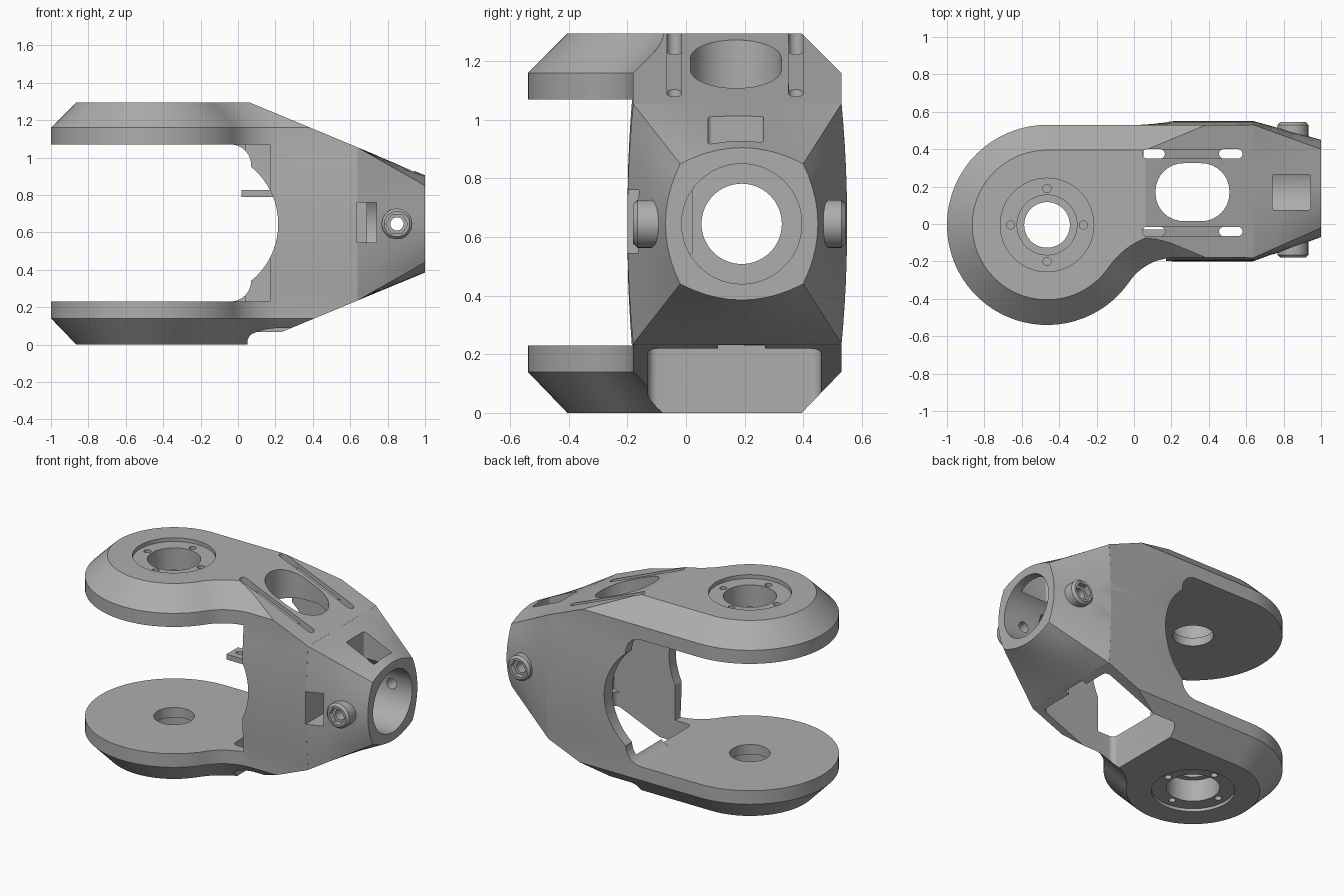
import bpy, bmesh
from math import sin, cos, pi, radians, hypot, atan2

cube = bpy.data.objects.get("Cube")
if cube:
    bpy.data.objects.remove(cube)

grey = bpy.data.materials.new("mid grey")
grey.use_nodes = True
COLOUR = (0.42, 0.42, 0.42, 1)
grey.diffuse_color = COLOUR
grey.node_tree.nodes["Principled BSDF"].inputs["Base Color"].default_value = COLOUR

MID = 0.645          # mid height
AX, AY = -0.465, -0.005   # pivot axis
HY = 0.185           # hub axis


def loft(name, rings):
    """Solid skinned through rings of equal point count."""
    bm = bmesh.new()
    rows = [[bm.verts.new(p) for p in ring] for ring in rings]
    n = len(rows[0])
    for a, b in zip(rows, rows[1:]):
        for i in range(n):
            j = (i + 1) % n
            bm.faces.new((a[i], a[j], b[j], b[i]))
    bm.faces.new(rows[0][::-1])
    bm.faces.new(rows[-1])
    bmesh.ops.recalc_face_normals(bm, faces=bm.faces)
    mesh = bpy.data.meshes.new(name)
    bm.to_mesh(mesh)
    bm.free()
    ob = bpy.data.objects.new(name, mesh)
    bpy.context.collection.objects.link(ob)
    mesh.materials.append(grey)
    return ob


def prism(name, pts, axis, lo, hi):
    place = {"x": lambda u, v, w: (w, u, v),
             "y": lambda u, v, w: (u, w, v),
             "z": lambda u, v, w: (u, v, w)}[axis]
    return loft(name, [[place(u, v, w) for u, v in pts] for w in (lo, hi)])


def rect(u0, u1, v0, v1, r=0.0, seg=8):
    if not r:
        return [(u0, v0), (u1, v0), (u1, v1), (u0, v1)]
    pts = []
    for k, (u, v) in enumerate([(u1 - r, v1 - r), (u0 + r, v1 - r),
                                (u0 + r, v0 + r), (u1 - r, v0 + r)]):
        for i in range(seg + 1):
            a = (k + i / seg) * pi / 2
            pts.append((u + r * cos(a), v + r * sin(a)))
    return pts


def disc(u, v, r, n=64):
    return [(u + r * cos(2 * pi * i / n), v + r * sin(2 * pi * i / n)) for i in range(n)]


def combine(target, other, operation="DIFFERENCE"):
    mod = target.modifiers.new("bool", "BOOLEAN")
    mod.operation, mod.solver, mod.object = operation, "EXACT", other
    bpy.context.view_layer.objects.active = target
    bpy.ops.object.modifier_apply(modifier=mod.name)
    bpy.data.objects.remove(other)


def cut(target, pts, axis, lo, hi):
    combine(target, prism("cutter", pts, axis, lo, hi))


# Plan outline: round end, hollow flank and straight walls, inset by d
def outline(d):
    R, r, cx, cy = 0.535, 0.297, 0.22, -0.477
    turn = atan2(cy - AY, cx - AX)
    pts = []
    for i in range(49):
        a = pi / 2 + (turn + 1.5 * pi) * i / 48
        pts.append((AX + (R - d) * cos(a), AY + (R - d) * sin(a)))
    for i in range(1, 17):
        a = turn + pi + (-pi / 2 - turn) * i / 16
        pts.append((cx + (r + d) * cos(a), cy + (r + d) * sin(a)))
    y0, y1 = -0.18 + d, AY + R - d
    return pts + [(0.45, y0), (0.64, y0), (0.64, y1), (0.4, y1), (0.2, y1), (0.02, y1)]


# Fork body: chamfered top and bottom, slightly bulged walls
def body_ring(z, d):
    swell = max(0, 0.02 * (1 - ((z - MID) / 0.42) ** 2))
    return [(x, y + min(1, max(0, (x - 0.02) / 0.18)) * (swell if y > HY else -swell), z)
            for x, y in outline(d)]


levels = [(0, 0.135), (0.14, 0)]
levels += [(0.23 + 0.83 * i / 12, 0) for i in range(13)]
levels += [(1.16, 0), (1.295, 0.135)]
frame = loft("fork_frame", [body_ring(z, d) for z, d in levels])

# Sloping top and bottom
for s in (1, -1):
    wedge = [(0, 0.675), (0.8, 0.343), (0.8, 1), (0, 1)]
    cut(frame, [(x, MID + s * z) for x, z in wedge], "y", -1, 1)


# Tapered nose ending in a rounded square
def nose_ring(x):
    t = max(0, (x - 0.64) / 0.36)
    mix = lambda p, q: p + (q - p) * t
    a, b, e, f = mix(0.355, 0.21), mix(0.409, 0.205), mix(0.02, 0.05), mix(0, 0.055)
    yc, pts = mix(0.175, 0.19), []
    if x < 0.64:
        a, b = a - 0.004, b - 0.004
    for k in range(4):
        for i in range(10):
            u = -1 + i / 5
            g = 1 - u * u
            y, z = [(a * u, -b - f * g), (a + e * g, b * u),
                    (-a * u, b + f * g), (-a - e * g, -b * u)][k]
            pts.append((x, yc + y, MID + z))
    return pts


combine(frame, loft("nose", [nose_ring(x) for x in (0.6, 0.64, 0.76, 0.88, 1.0)]), "UNION")

# Side bosses on the nose
for lo, hi in ((-0.18, -0.02), (0.40, 0.545)):
    outer = lo if lo < 0 else hi
    inner = hi if lo < 0 else lo
    step = 0.015 if lo < 0 else -0.015
    rings = [[(x, y, z) for x, z in disc(0.85, MID, r, 32)]
             for y, r in ((outer, 0.068), (outer + step, 0.082), (inner, 0.082))]
    combine(frame, loft("boss", rings), "UNION")

# Fork gap, scalloped throat and front wall edge
cut(frame, rect(-1.5, 0.07, 0.23, 1.07, 0.11), "y", -1, 1)
cut(frame, disc(-0.178, MID, 0.393, 96), "y", -1, 1)
cut(frame, rect(-0.6, 0.17, 0.23, 1.07), "y", -1, 0.2)

# Hollow interior
cavity = [(0.04, 0.23), (0.36, 0.23), (0.62, 0.32),
          (0.62, 0.97), (0.36, 1.07), (0.04, 1.07)]
cut(frame, cavity, "y", -0.13, 0.465)

# Underside opening with its small notch
cut(frame, rect(0.05, 0.6, -0.13, 0.46, 0.035), "z", -0.1, 0.4)
cut(frame, rect(0.55, 0.63, 0.11, 0.27), "z", -0.1, 0.4)

# Nose bore and inner wall hole
cut(frame, disc(HY + 0.005, MID, 0.205), "x", 0.69, 1.1)
cut(frame, disc(HY + 0.005, MID, 0.137), "x", 0.5, 0.8)

# Windows in the nose: top and front
cut(frame, rect(0.74, 0.945, 0.075, 0.265, 0.015), "z", 0.75, 1.2)
cut(frame, rect(0.635, 0.74, 0.545, 0.76), "y", -0.3, 0.02)

# Boss sockets: hexagon outside, round hole through
cut(frame, disc(0.85, MID, 0.035, 24), "y", -0.4, 0.8)
cut(frame, disc(0.85, MID, 0.058, 6), "y", -0.4, -0.145)
cut(frame, disc(0.85, MID, 0.058, 6), "y", 0.51, 0.8)

# Top opening and the two cable slots
cut(frame, rect(0.115, 0.51, 0.015, 0.325, 0.15), "z", 0.9, 1.5)
for y in (-0.04, 0.375):
    for x0, x1 in ((0.045, 0.165), (0.455, 0.58)):
        cut(frame, rect(x0, x1, y - 0.025, y + 0.025, 0.024, 5), "z", 0.9, 1.5)
    groove = [(0.1, 1.25), (0.52, 1.076), (0.52, 1.3), (0.1, 1.4)]
    cut(frame, groove, "y", y - 0.024, y + 0.024)

# Pivot bores, counterbores, shallow recesses and bolt holes
for s in (1, -1):
    def bore(x, y, r, near, n=64):
        lo, hi = sorted((MID + s * near, MID + s * 0.8))
        cut(frame, disc(x, y, r, n), "z", lo, hi)
    bore(AX, AY, 0.25, 0.625)
    bore(AX, AY, 0.16, 0.48)
    bore(AX, AY, 0.122, 0.3)
    for k in range(4):
        a = k * pi / 2
        bore(AX + 0.195 * cos(a), AY + 0.195 * sin(a), 0.022, 0.53, 16)

# Small slotted tab inside the throat
tab = prism("cable_tab", rect(0.02, 0.24, -0.15, -0.03), "z", 0.79, 0.825)
cut(tab, rect(0.05, 0.14, -0.105, -0.07, 0.016, 4), "z", 0.7, 0.9)

for ob in (frame, tab):
    bpy.ops.object.select_all(action="DESELECT")
    ob.select_set(True)
    bpy.context.view_layer.objects.active = ob
    bpy.ops.object.shade_smooth_by_angle(angle=radians(25))
